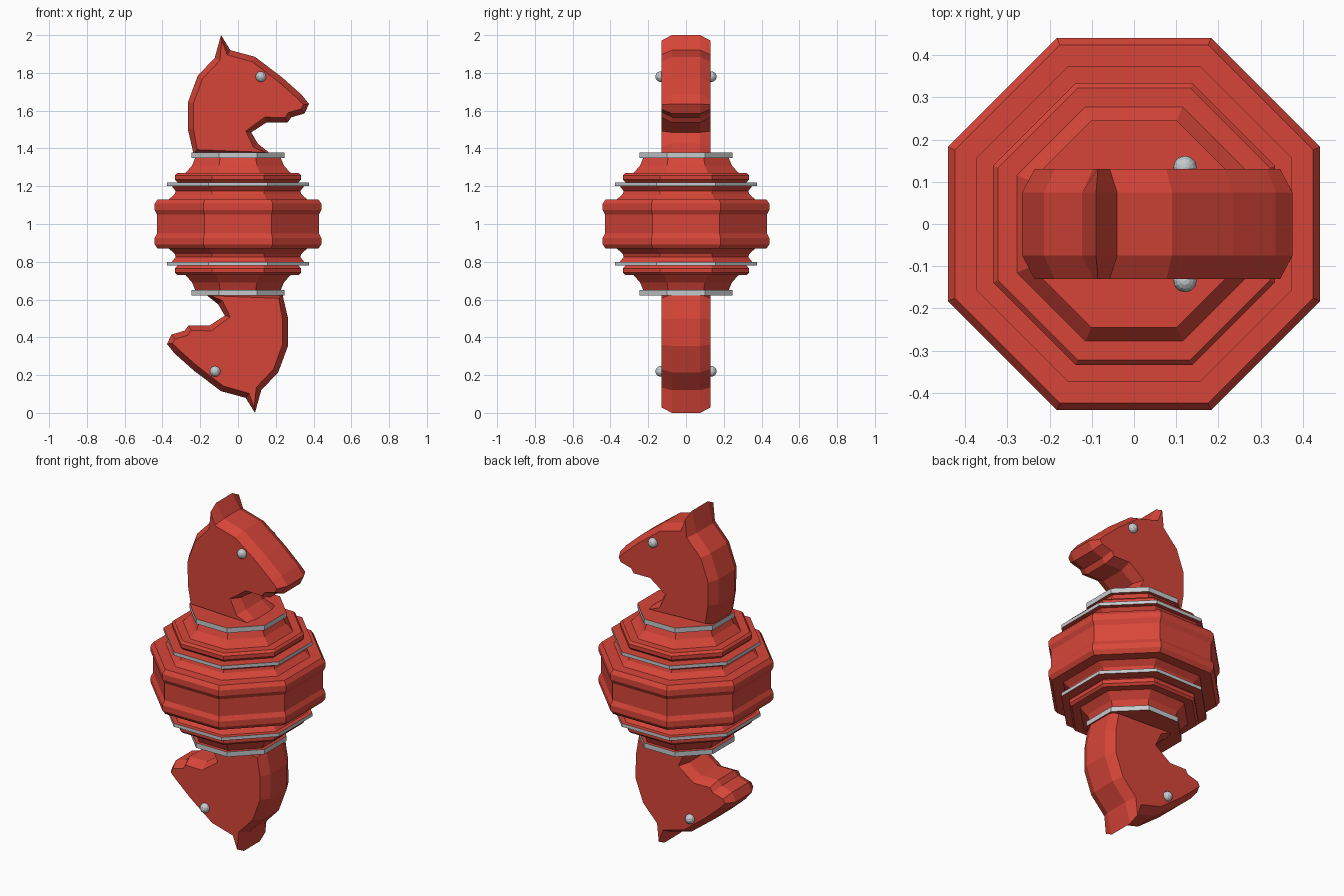
import bpy
import bmesh
import math
from mathutils import Vector

cube = bpy.data.objects.get("Cube")
if cube:
    bpy.data.objects.remove(cube)


def make_material(name, color):
    mat = bpy.data.materials.new(name)
    mat.use_nodes = True
    mat.diffuse_color = color
    mat.node_tree.nodes["Principled BSDF"].inputs["Base Color"].default_value = color
    return mat


RED = make_material("warm red", (0.68, 0.06, 0.04, 1))
SILVER = make_material("silver grey", (0.56, 0.59, 0.61, 1))
MIDDLE = 1.0   # height of the point the two halves turn about


def finish(bm, name, *mats):
    bmesh.ops.recalc_face_normals(bm, faces=bm.faces)
    mesh = bpy.data.meshes.new(name)
    bm.to_mesh(mesh)
    bm.free()
    for mat in mats:
        mesh.materials.append(mat)
    obj = bpy.data.objects.new(name, mesh)
    bpy.context.collection.objects.link(obj)
    return obj


def bridge(bm, a, b):
    n = len(a)
    return [bm.faces.new((a[i], a[(i + 1) % n], b[(i + 1) % n], b[i])) for i in range(n)]


# Octagonal body: (half width, height above the middle), mirrored downwards
HALF = [(0.428, 0.05), (0.441, 0.075), (0.441, 0.108), (0.425, 0.131),
        (0.365, 0.131), (0.335, 0.158), (0.33, 0.175), (0.35, 0.2),
        (0.375, 0.2), (0.375, 0.22), (0.32, 0.22), (0.334, 0.235),
        (0.334, 0.257), (0.322, 0.27), (0.278, 0.27), (0.243, 0.31),
        (0.226, 0.35), (0.245, 0.35), (0.245, 0.379)]
BANDS = [(0.2, 0.22), (0.35, 0.379)]


def build_body():
    profile = [(r, -z) for r, z in reversed(HALF)] + HALF
    bm = bmesh.new()
    rings = []
    for width, z in profile:
        radius = width / math.cos(math.pi / 8)
        angles = [math.pi / 8 + i * math.pi / 4 for i in range(8)]
        rings.append([bm.verts.new((radius * math.cos(a), radius * math.sin(a), MIDDLE + z))
                      for a in angles])
    for k in range(len(rings) - 1):
        faces = bridge(bm, rings[k], rings[k + 1])
        heights = sorted((abs(profile[k][1]), abs(profile[k + 1][1])))
        # Only the upright rims of the bands are silver
        if tuple(heights) in BANDS:
            for face in faces:
                face.material_index = 1
    bm.faces.new(rings[0])
    bm.faces.new(rings[-1])
    finish(bm, "turned_body", RED, SILVER)


# Horse head side outline (x, z), clockwise from the ear tip
OUTLINE = [(-0.09, 2.0), (-0.04, 1.92), (0.09, 1.885), (0.235, 1.775),
           (0.336, 1.685), (0.376, 1.635), (0.352, 1.585), (0.283, 1.565),
           (0.262, 1.537), (0.15, 1.537), (0.07, 1.485), (0.105, 1.425),
           (0.175, 1.37), (-0.235, 1.37), (-0.265, 1.5), (-0.265, 1.645),
           (-0.213, 1.785), (-0.123, 1.88)]


def inset(points, distance):
    result = []
    for i, p in enumerate(points):
        p = Vector(p)
        before = (p - Vector(points[i - 1])).normalized()
        after = (Vector(points[(i + 1) % len(points)]) - p).normalized()
        along = (before + after).normalized()
        result.append(p + distance * Vector((along.y, -along.x)))
    return result


def build_head(prefix, sign):
    def place(x, y, z):
        return (sign * x, y, MIDDLE + sign * (z - MIDDLE))

    # Slab with chamfered edges on both cheeks
    cheek = inset(OUTLINE, 0.03)
    layers = [(cheek, -0.131), (OUTLINE, -0.075), (OUTLINE, 0.075), (cheek, 0.131)]
    bm = bmesh.new()
    rings = [[bm.verts.new(place(p[0], y, p[1])) for p in pts] for pts, y in layers]
    for a, b in zip(rings, rings[1:]):
        bridge(bm, a, b)
    bm.faces.new(rings[0])
    bm.faces.new(rings[-1])
    finish(bm, prefix + "_horse_head", RED)

    # Eyes
    for side, y in (("front", -0.134), ("back", 0.134)):
        bm = bmesh.new()
        bmesh.ops.create_uvsphere(bm, u_segments=12, v_segments=8, radius=0.028)
        eye = finish(bm, f"{prefix}_{side}_eye", SILVER)
        eye.location = place(0.121, y, 1.78)


build_body()
build_head("upper", 1)
build_head("lower", -1)
